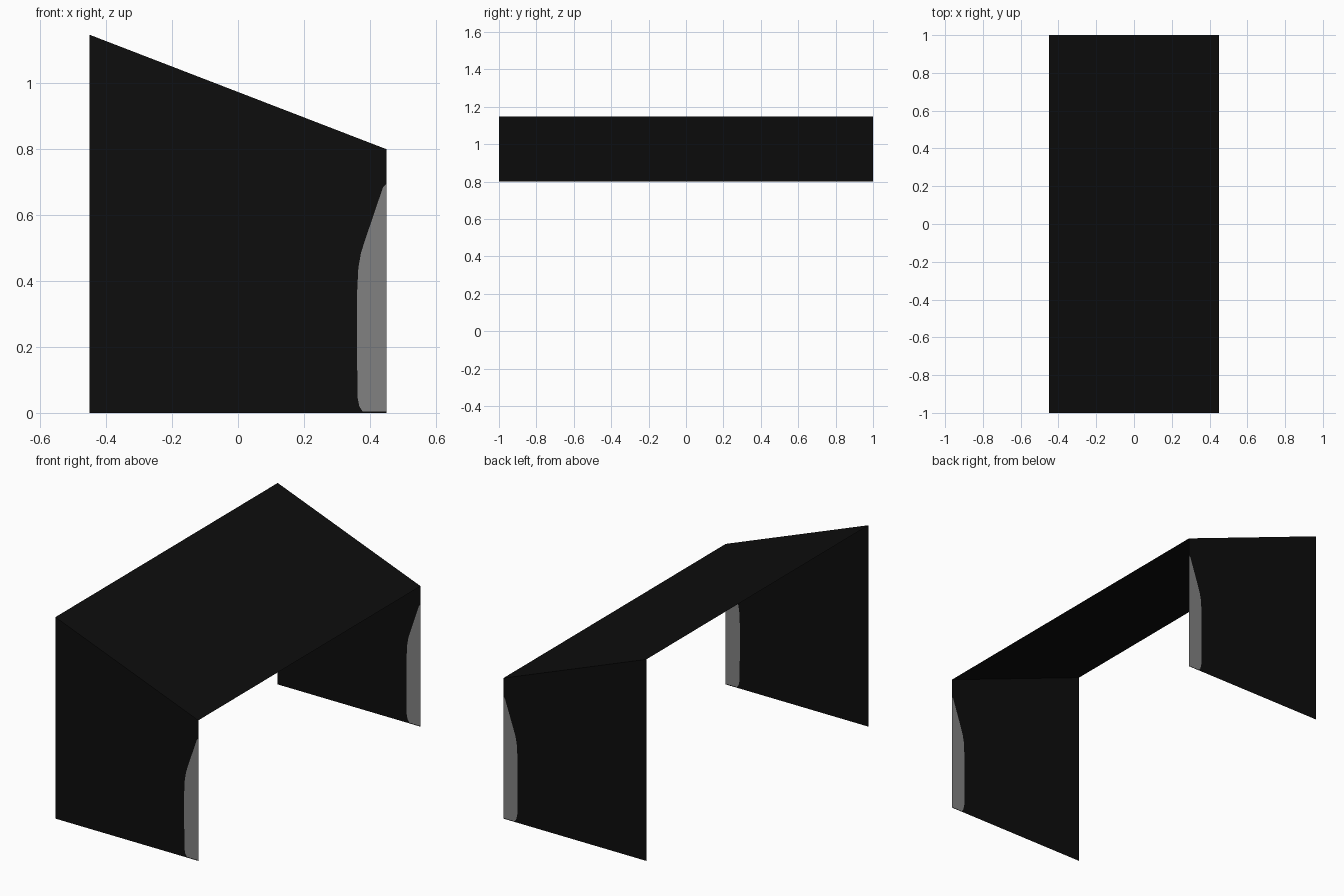
import bpy

cube = bpy.data.objects.get("Cube")
if cube:
    bpy.data.objects.remove(cube, do_unlink=True)

HALF_X, HALF_Y = 0.45, 1.0
HIGH, LOW = 1.147, 0.80


def make_material(name, value):
    mat = bpy.data.materials.new(name)
    mat.use_nodes = True
    colour = (value, value, value, 1)
    mat.diffuse_color = colour
    mat.node_tree.nodes["Principled BSDF"].inputs["Base Color"].default_value = colour
    return mat


black = make_material("matte_black", 0.004)
grey = make_material("mid_grey", 0.22)


def make_sheet(name, verts, faces, materials, indices):
    mesh = bpy.data.meshes.new(name)
    mesh.from_pydata(verts, [], faces)
    for mat in materials:
        mesh.materials.append(mat)
    for poly, index in zip(mesh.polygons, indices):
        poly.material_index = index
    mesh.update()
    obj = bpy.data.objects.new(name, mesh)
    bpy.context.collection.objects.link(obj)
    return obj


# Curved inner border of the grey strip, from the bottom up (x, z)
border = [(HALF_X, 0.004), (0.378, 0.004), (0.368, 0.02), (0.362, 0.05),
          (0.361, 0.36), (0.365, 0.44), (0.373, 0.485), (0.384, 0.52),
          (0.44, 0.685), (HALF_X, 0.695)]
# Wall outline: bottom edge, then the strip border, then the sloping top
outline = [(-HALF_X, 0), (HALF_X, 0)] + border + [(HALF_X, LOW), (-HALF_X, HIGH)]
wall_face = list(range(len(outline)))
strip_face = list(range(len(border) + 1, 1, -1))

# Two thin end walls, each split into a dark panel and a grey strip
for name, y in (("front_wall", -HALF_Y), ("back_wall", HALF_Y)):
    faces = [wall_face, strip_face]
    if y > 0:
        faces = [face[::-1] for face in faces]
    make_sheet(name, [(x, y, z) for x, z in outline], faces, [black, grey], [0, 1])

# Sloping roof sheet between the walls
make_sheet("sloping_roof",
           [(-HALF_X, -HALF_Y, HIGH), (HALF_X, -HALF_Y, LOW),
            (HALF_X, HALF_Y, LOW), (-HALF_X, HALF_Y, HIGH)],
           [(0, 1, 2, 3)], [black], [0])
